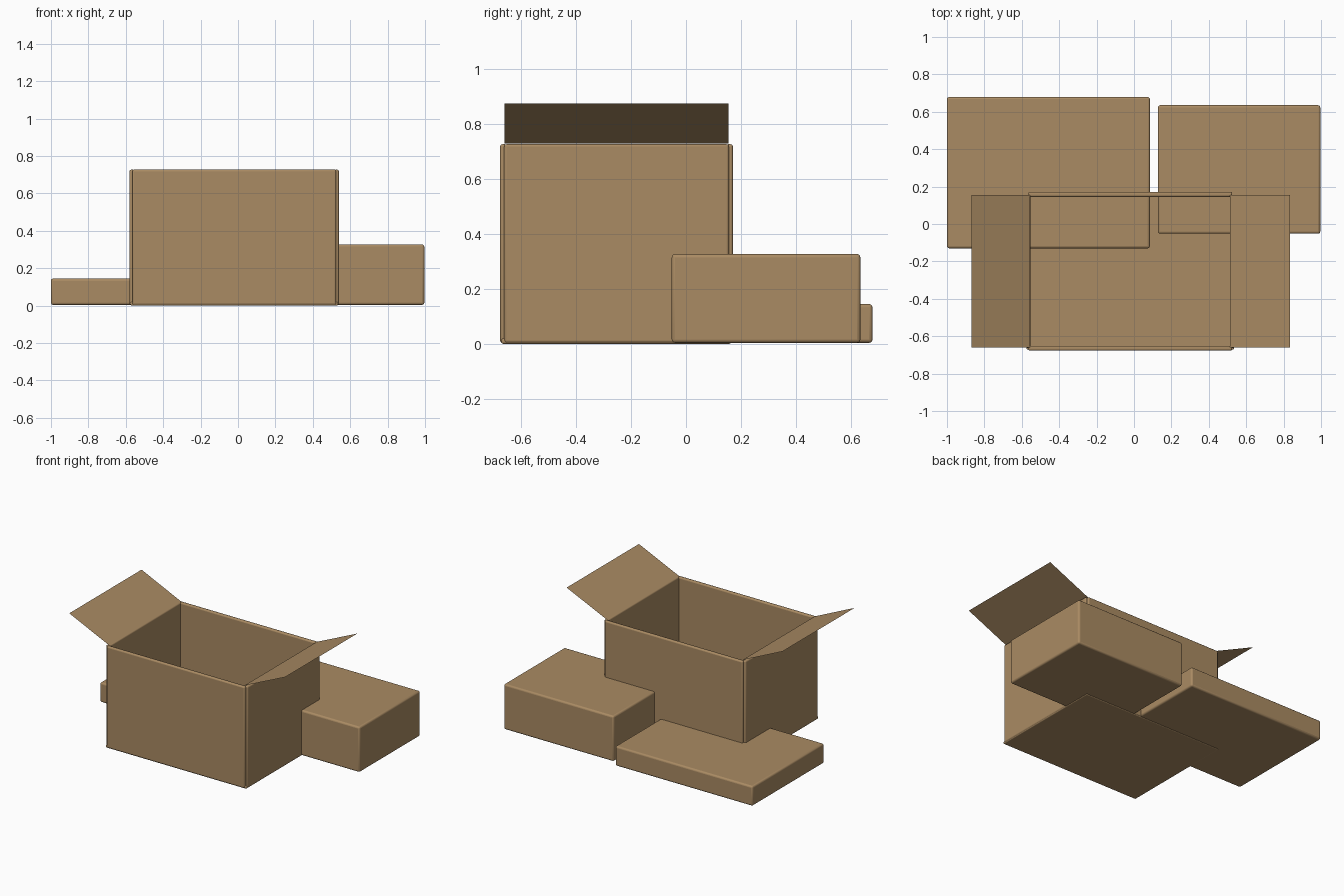
import bpy, bmesh, math

cube = bpy.data.objects.get("Cube")
if cube:
    bpy.data.objects.remove(cube)

cardboard = bpy.data.materials.new("cardboard brown")
cardboard.use_nodes = True
colour = (0.402, 0.258, 0.125, 1)
cardboard.diffuse_color = colour
cardboard.node_tree.nodes["Principled BSDF"].inputs["Base Color"].default_value = colour


def finish(name, bm):
    mesh = bpy.data.meshes.new(name)
    bm.to_mesh(mesh)
    bm.free()
    mesh.materials.append(cardboard)
    obj = bpy.data.objects.new(name, mesh)
    bpy.context.collection.objects.link(obj)
    return obj


def rounded_block(name, x, y, z, radius):
    """Block between (min, max) pairs, with softly rounded edges."""
    bm = bmesh.new()
    bmesh.ops.create_cube(bm, size=1)
    for v in bm.verts:
        v.co = [sum(r) / 2 + c * (r[1] - r[0]) for r, c in zip((x, y, z), v.co)]
    obj = finish(name, bm)
    bevel = obj.modifiers.new("rounded edges", "BEVEL")
    bevel.width = radius
    bevel.segments = 3
    bpy.ops.object.select_all(action="DESELECT")
    obj.select_set(True)
    bpy.context.view_layer.objects.active = obj
    bpy.ops.object.shade_smooth_by_angle(angle=math.radians(35))


def flap(name, x_hinge, x_tip):
    """Thin sheet folded outward from the rim."""
    bm = bmesh.new()
    corners = [(x_hinge, -0.66, 0.73), (x_tip, -0.66, 0.875),
               (x_tip, 0.155, 0.875), (x_hinge, 0.155, 0.73)]
    face = bm.faces.new([bm.verts.new(c) for c in corners])
    face.normal_update()
    if face.normal.z < 0:
        face.normal_flip()
    finish(name, bm)


# Open box: floor and four wall panels
height = (0.004, 0.727)
rounded_block("open_box_floor", (-0.575, 0.535), (-0.672, 0.164), (0, 0.02), 0.007)
for name, y in (("front", (-0.677, -0.651)), ("back", (0.145, 0.171))):
    rounded_block(name + "_wall", (-0.565, 0.525), y, height, 0.009)
for name, x in (("right", (-0.58, -0.554)), ("left", (0.513, 0.539))):
    rounded_block(name + "_wall", x, (-0.662, 0.156), height, 0.009)

# Raised side flaps
flap("right_flap", -0.555, -0.87)
flap("left_flap", 0.514, 0.834)

# Closed boxes that run in behind the open one
rounded_block("flat_box", (-1, 0.085), (-0.13, 0.679), (0.004, 0.145), 0.012)
rounded_block("deep_box", (0.128, 0.996), (-0.052, 0.635), (0.004, 0.327), 0.012)
